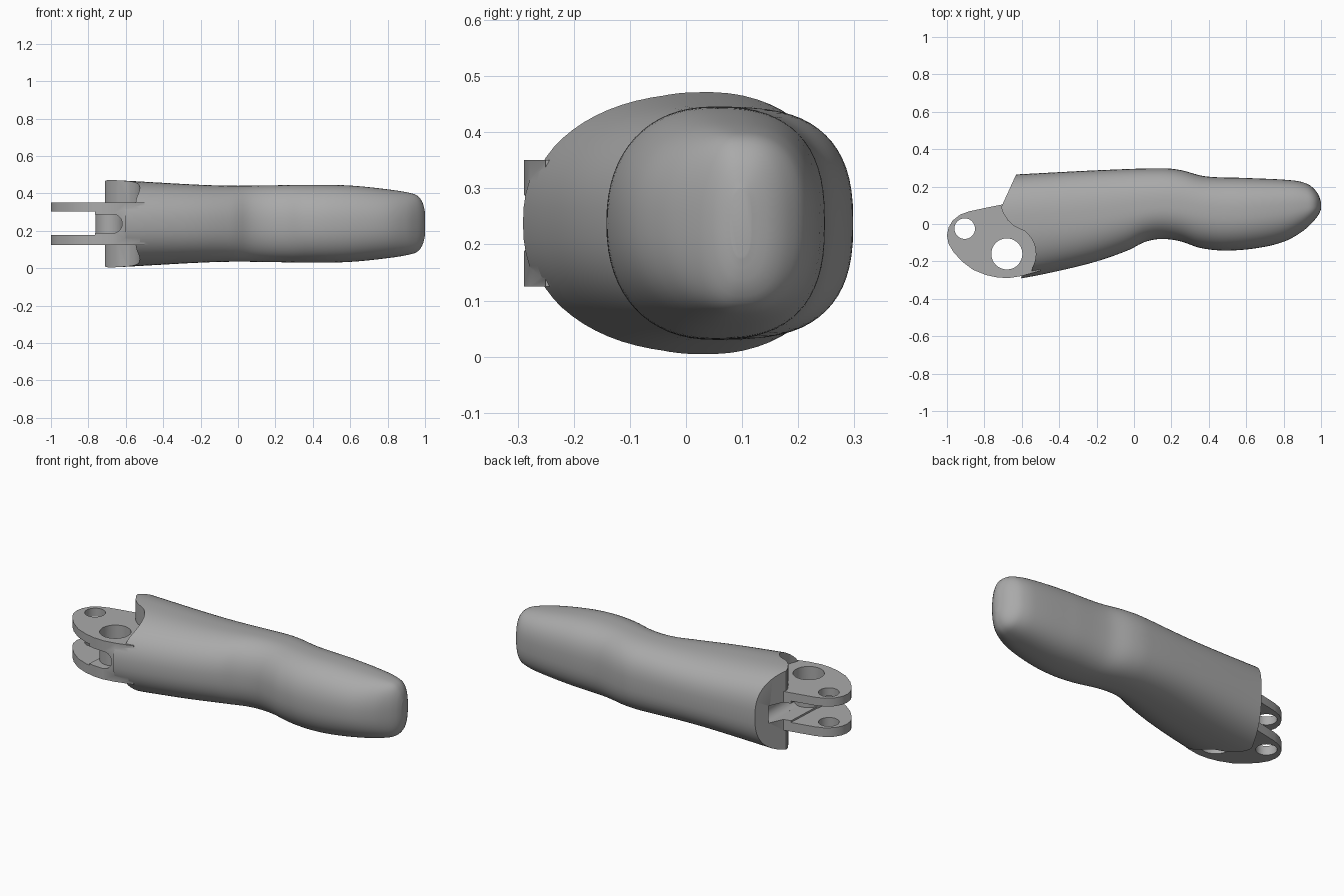
import bpy, bmesh, math

if "Cube" in bpy.data.objects:
    bpy.data.objects.remove(bpy.data.objects["Cube"])

MID = 0.238  # height of the symmetry plane

grey = bpy.data.materials.new("plain grey")
grey.use_nodes = True
COLOUR = (0.4, 0.4, 0.4, 1)
grey.diffuse_color = COLOUR
grey.node_tree.nodes["Principled BSDF"].inputs["Base Color"].default_value = COLOUR


def finish(bm, name):
    bmesh.ops.recalc_face_normals(bm, faces=bm.faces)
    mesh = bpy.data.meshes.new(name)
    bm.to_mesh(mesh)
    bm.free()
    mesh.materials.append(grey)
    obj = bpy.data.objects.new(name, mesh)
    bpy.context.collection.objects.link(obj)
    return obj


def curve(points, x):
    """Smooth interpolation through (x, value) points."""
    n = len(points)
    i = max(k for k in range(n - 1) if points[k][0] <= x or k == 0)

    def slope(k):
        a, b = points[max(k - 1, 0)], points[min(k + 1, n - 1)]
        return (b[1] - a[1]) / (b[0] - a[0])
    (x0, v0), (x1, v1) = points[i], points[i + 1]
    h = x1 - x0
    t = (x - x0) / h
    return ((2*t**3 - 3*t*t + 1) * v0 + (t**3 - 2*t*t + t) * h * slope(i)
            + (3*t*t - 2*t**3) * v1 + (t**3 - t*t) * h * slope(i + 1))


def prism(name, outline, z0, z1):
    bm = bmesh.new()
    face = bm.faces.new([bm.verts.new((x, y, z0)) for x, y in outline])
    out = bmesh.ops.extrude_face_region(bm, geom=[face])
    verts = [g for g in out["geom"] if isinstance(g, bmesh.types.BMVert)]
    bmesh.ops.translate(bm, verts=verts, vec=(0, 0, z1 - z0))
    return finish(bm, name)


def circle(cx, cy, r, n=48):
    return [(cx + r * math.cos(2 * math.pi * k / n),
             cy + r * math.sin(2 * math.pi * k / n)) for k in range(n)]


def combine(target, other, operation):
    mod = target.modifiers.new("combine", "BOOLEAN")
    mod.operation, mod.object, mod.solver = operation, other, "EXACT"
    bpy.context.view_layer.objects.active = target
    bpy.ops.object.modifier_apply(modifier=mod.name)
    bpy.data.objects.remove(other)


# Finger body: superellipse sections lofted along x
BACK = [(-0.75, 0.26), (-0.63, 0.265), (-0.2, 0.287), (0.15, 0.298), (0.25, 0.288),
        (0.38, 0.255), (0.6, 0.246), (0.85, 0.233), (0.93, 0.213), (0.97, 0.18),
        (0.99, 0.148), (1.0, 0.115)]
FRONT = [(-0.75, -0.31), (-0.6, -0.29), (-0.4, -0.25), (-0.2, -0.2), (-0.03, -0.14),
         (0.06, -0.095), (0.15, -0.08), (0.25, -0.093), (0.35, -0.127), (0.48, -0.142),
         (0.65, -0.13), (0.8, -0.095), (0.9, -0.04), (0.96, 0.015), (0.99, 0.055),
         (1.0, 0.08)]
HALF = [(-0.75, 0.237), (-0.6, 0.23), (-0.2, 0.208), (0.0, 0.203), (0.4, 0.208),
        (0.6, 0.204), (0.8, 0.184), (0.92, 0.164), (0.965, 0.145), (0.99, 0.105),
        (1.0, 0.06)]
CENTRE = [(-0.75, 0.0), (-0.3, 0.02), (0.15, 0.09), (0.5, 0.05), (0.85, 0.08), (1.0, 0.098)]
SIDES = 64
stations = [-0.75 + 1.6 * k / 64 for k in range(64)]
stations += [0.85 + 0.15 * math.sin(math.pi / 2 * k / 14) for k in range(15)]

bm = bmesh.new()
rings = []
for x in stations:
    back, front = curve(BACK, x), curve(FRONT, x)
    half, mid = curve(HALF, x), curve(CENTRE, x)
    ring = []
    for k in range(SIDES):
        a = 2 * math.pi * k / SIDES
        c, s = math.cos(a), math.sin(a)
        power = 2 / (2.6 if c > 0 else 2.25)
        reach = back - mid if c > 0 else mid - front
        y = mid + math.copysign(abs(c) ** power, c) * reach
        z = MID + math.copysign(abs(s) ** power, s) * half
        ring.append(bm.verts.new((x, y, z)))
    rings.append(ring)
for a, b in zip(rings, rings[1:]):
    for k in range(SIDES):
        j = (k + 1) % SIDES
        bm.faces.new((a[k], a[j], b[j], b[k]))
bm.faces.new(rings[0])
bm.faces.new(rings[-1])
body = finish(bm, "finger_link")

# Knuckle end of the body: slanted face, then a round relief about the pivot
PX, PY = -0.68, -0.16
relief = [(PX + 0.155 * math.cos(math.radians(d)), PY + 0.155 * math.sin(math.radians(d)))
          for d in range(52, -31, -6)]
end = [(-0.9, 0.4), (-0.56, 0.4), (-0.63, 0.265), (-0.71, 0.09), (-0.7, 0.06),
       (-0.675, 0.02), (-0.64, -0.012)]
end += relief + [(-0.55, -0.262), (-0.6, -0.268), (-0.62, -0.4), (-0.9, -0.4)]
combine(body, prism("end_cutter", end, -0.2, 0.7), "DIFFERENCE")

# Hinge lugs, first as one solid tongue
tongue = [(-0.55, 0.12), (-0.7, 0.105), (-0.8, 0.085), (-0.88, 0.068), (-0.93, 0.05),
          (-0.97, 0.018), (-0.992, -0.02), (-1.0, -0.06), (-0.992, -0.105),
          (-0.965, -0.15), (-0.92, -0.2), (-0.86, -0.245), (-0.79, -0.273),
          (-0.73, -0.286), (-0.67, -0.289), (-0.6, -0.278), (-0.5, -0.25), (-0.5, 0.0)]
combine(body, prism("tongue", tongue, 0.125, 0.351), "UNION")

# Slot between the lugs, stepped narrower and round at its inner end
wide = [(-1.1, -0.4), (-0.77, -0.4), (-0.74, 0.2), (-1.1, 0.2)]
narrow = [(-1.1, -0.4), (-0.668, -0.4), (-0.668, 0.19), (-1.1, 0.19)]
combine(body, prism("slot_wide", wide, MID - 0.06, MID + 0.065), "DIFFERENCE")
combine(body, prism("slot_narrow", narrow, MID - 0.05, MID + 0.05), "DIFFERENCE")
slot_end = prism("slot_end", circle(0, 0, 0.05), -0.19, 0.4)
slot_end.data.transform(slot_end.matrix_world.Rotation(math.pi / 2, 4, "X"))
slot_end.location = (-0.669, 0, MID)
bpy.context.view_layer.update()
combine(body, slot_end, "DIFFERENCE")

# Pivot holes through both lugs
for cx, cy, r in ((-0.905, -0.025, 0.055), (PX, PY, 0.083)):
    combine(body, prism("hole", circle(cx, cy, r), -0.1, 0.6), "DIFFERENCE")

bpy.ops.object.select_all(action="DESELECT")
body.select_set(True)
bpy.context.view_layer.objects.active = body
bpy.ops.object.shade_smooth_by_angle(angle=math.radians(32))
